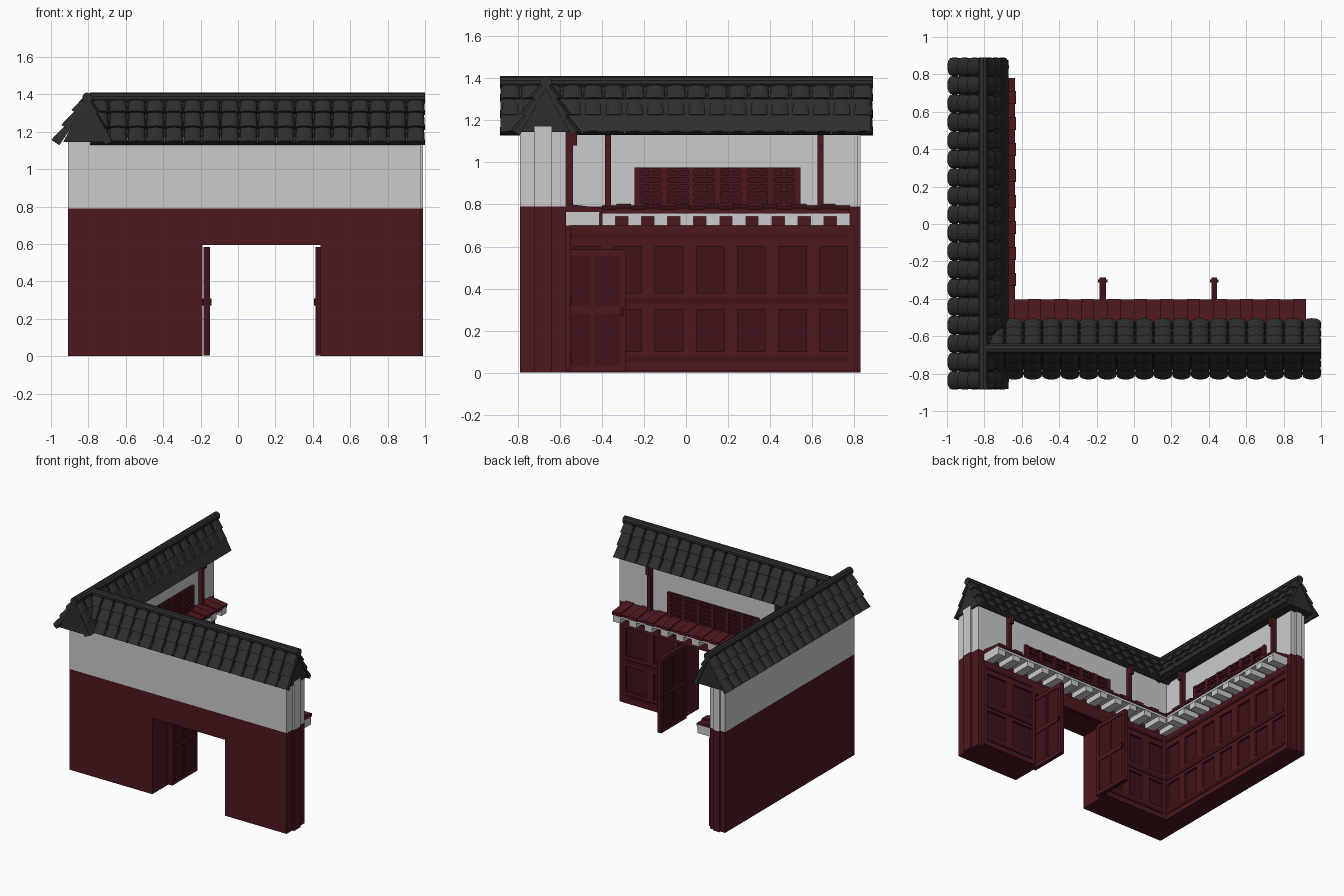
import bpy, bmesh, math
from mathutils import Vector

if "Cube" in bpy.data.objects:
    bpy.data.objects.remove(bpy.data.objects["Cube"])


def material(name, rgb):
    m = bpy.data.materials.new(name)
    m.diffuse_color = (*rgb, 1)
    m.use_nodes = True
    m.node_tree.nodes["Principled BSDF"].inputs["Base Color"].default_value = m.diffuse_color
    return m


RED = material("red_paint", (0.075, 0.009, 0.013))
DARK = material("dark_red_paint", (0.05, 0.006, 0.009))
SLATE = material("slate", (0.026, 0.026, 0.027))


def finish(name, bm, mat):
    bmesh.ops.recalc_face_normals(bm, faces=bm.faces)
    me = bpy.data.meshes.new(name)
    bm.to_mesh(me)
    bm.free()
    if mat:
        me.materials.append(mat)
    ob = bpy.data.objects.new(name, me)
    bpy.context.collection.objects.link(ob)
    return ob


def loft(bm, a, b):
    """Closed solid between two matching outlines."""
    va, vb = [bm.verts.new(p) for p in a], [bm.verts.new(p) for p in b]
    n = len(va)
    bm.faces.new(va[::-1])
    bm.faces.new(vb)
    for i in range(n):
        j = (i + 1) % n
        bm.faces.new((va[i], va[j], vb[j], vb[i]))


def boxes(name, items, mat=None, place=lambda u, d, z: (u, d, z)):
    """Boxes (u0, u1, d0, d1, z0, z1), mapped into the world by place."""
    bm = bmesh.new()
    for u0, u1, d0, d1, z0, z1 in items:
        ring = [(u0, d0), (u1, d0), (u1, d1), (u0, d1)]
        loft(bm, [place(u, d, z0) for u, d in ring], [place(u, d, z1) for u, d in ring])
    return finish(name, bm, mat)


# Wall coordinates: u along the wall, d out from its courtyard face
def front(u, d, z):
    return (u, -0.57 + d, z)


def left(u, d, z):
    return (-0.78 + d, u, z)


# Solid walls: red base, white top, ribbed free ends
boxes("front_wall_base", [(-0.91, -0.19, -0.79, -0.57, 0, 0.79), (0.44, 0.975, -0.79, -0.57, 0, 0.79),
                          (-0.19, 0.44, -0.79, -0.57, 0.595, 0.79),
                          (0.975, 0.99, -0.72, -0.64, 0, 0.79)], RED)
boxes("front_wall_top", [(-0.91, 0.975, -0.79, -0.57, 0.79, 1.17),
                         (0.975, 0.99, -0.72, -0.64, 0.79, 1.17)])
boxes("side_wall_base", [(-0.91, -0.78, -0.57, 0.815, 0, 0.79),
                         (-0.87, -0.82, 0.815, 0.83, 0, 0.79)], RED)
boxes("side_wall_top", [(-0.91, -0.78, -0.57, 0.815, 0.79, 1.17),
                        (-0.87, -0.82, 0.815, 0.83, 0.79, 1.17)])


def panelling(name, place, u0, u1, n):
    """Framed panels in two rows on the courtyard face."""
    pitch = (u1 - u0) / n
    frame = [(u0, u1, 0, 0.02, a, b) for a, b in ((0.01, 0.10), (0.30, 0.38), (0.60, 0.70))]
    for i in range(n + 1):
        c = u0 + i * pitch
        for a, b in ((0.10, 0.30), (0.38, 0.60)):
            frame.append((max(u0, c - 0.032), min(u1, c + 0.032), 0, 0.02, a, b))
    boxes(name + "_frame", frame, RED, place)
    boxes(name + "_panels", [(u0 + i * pitch + 0.032, u0 + (i + 1) * pitch - 0.032, 0, 0.004, a, b)
                             for i in range(n) for a, b in ((0.10, 0.30), (0.38, 0.60))], DARK, place)
    boxes(name + "_mouldings", [(u0 + 0.03, u1 - 0.03, 0.02, 0.026, a, b)
                                for a, b in ((0.05, 0.075), (0.325, 0.355), (0.64, 0.662))], DARK, place)


panelling("side_wainscot", left, -0.57, 0.80, 7)
panelling("front_wainscot_left", front, -0.76, -0.20, 3)
panelling("front_wainscot_right", front, 0.46, 0.94, 2)
boxes("gate_lintel", [(-0.20, 0.46, 0, 0.02, 0.60, 0.70)], RED, front)


def ledge(name, place, u0, u1, depth):
    """Sloping plank roof on white joists."""
    boxes(name + "_slab", [(u0, u1, 0, depth - 0.01, 0.742, 0.765)], None, place)
    n = round((u1 - u0) / 0.136)
    pitch = (u1 - u0 - 0.065) / n
    boxes(name + "_joists", [(u0 + i * pitch, u0 + i * pitch + 0.065, 0, depth - 0.012, 0.70, 0.742)
                             for i in range(n + 1)], None, place)
    bm = bmesh.new()
    n = round((u1 - u0) / 0.07)
    w = (u1 - u0) / n
    for i in range(n):
        lift, reach = (0.008, depth) if i % 2 else (0, depth - 0.005)
        prof = [(0, 0.765), (reach, 0.758), (reach, 0.775 + lift), (0, 0.795 + lift)]
        a, b = u0 + i * w, u0 + (i + 1) * w
        loft(bm, [place(a, *p) for p in prof], [place(b, *p) for p in prof])
    finish(name + "_planks", bm, RED)


ledge("front_ledge", front, -0.78, 0.92, 0.17)
ledge("side_ledge", left, -0.40, 0.78, 0.148)


def upper_trim(name, place, u0, u1, posts):
    """Lattice window and posts with bracket heads."""
    boxes(name + "_lattice_back", [(u0, u1, 0, 0.008, 0.78, 0.975)], DARK, place)
    n, rows, z0, z1 = 12, 5, 0.80, 0.965
    pu, pz = (u1 - u0 - 0.03) / n, (z1 - z0) / rows
    bars = [(u0, u1, 0, 0.02, z0 + i * pz - 0.007, z0 + i * pz + 0.007) for i in range(rows + 1)]
    for i in range(n + 1):
        c = u0 + 0.015 + i * pu
        if i in (0, n) or i % 2 == 0:
            bars.append((c - 0.015, c + 0.015, 0, 0.022, 0.78, 0.975))
        else:
            bars += [(c - 0.007, c + 0.007, 0, 0.02, z0 + k * pz, z0 + (k + 1) * pz) for k in (0, 2, 4)]
    boxes(name + "_lattice", bars, RED, place)
    boxes(name + "_posts", [(c - 0.014, c + 0.014, 0, 0.032, 0.78, 1.16) for c in posts]
          + [(c - 0.014, c + 0.014, 0.03, 0.052, 1.08, 1.15) for c in posts], RED, place)


upper_trim("front", front, -0.24, 0.55, (-0.42, 0.70))
upper_trim("side", left, -0.245, 0.545, (-0.37, 0.64))

# Open gate leaves with cross battens and handles
for name, x0, x1 in (("left", -0.185, -0.15), ("right", 0.415, 0.445)):
    boxes(f"gate_leaf_{name}", [(x0 + 0.006, x1 - 0.006, -0.60, -0.285, 0.005, 0.585)], DARK)
    boxes(f"gate_frame_{name}", [(x0, x1, a, b, c, d) for a, b, c, d in (
        (-0.60, -0.57, 0.005, 0.585), (-0.315, -0.285, 0.005, 0.585), (-0.455, -0.435, 0.005, 0.585),
        (-0.60, -0.285, 0.005, 0.035), (-0.60, -0.285, 0.555, 0.585), (-0.60, -0.285, 0.28, 0.315))], RED)
    boxes(f"gate_handle_{name}", [(x0 - 0.008, x1 + 0.008, -0.312, -0.298, 0.27, 0.31)], DARK)


def tiles(name, eave, ridge, axis, length, bulge, cols=18, rows=3):
    """Overlapping barrel tiles on one roof slope."""
    E, R, A = Vector(eave), Vector(ridge), Vector(axis)
    N = A.cross(R - E).normalized()
    if N.z < 0:
        N = -N
    w = length / cols
    bm = bmesh.new()

    def section(c, s, half, h, base):
        o = E.lerp(R, s) + A * c
        arc = [o + A * (half * math.cos(t)) + N * (base + h * math.sin(t) ** 0.8)
               for t in (math.pi * k / 8 for k in range(9))]
        return [o + A * half - N * 0.012] + arc + [o - A * half - N * 0.012]

    for c in range(cols):
        for r in range(rows):
            u = (c + 0.5) * w
            loft(bm, section(u, r / rows, w * 0.5, bulge, 0.006),
                 section(u, (r + 1.08) / rows if r < rows - 1 else 1, w * 0.44, bulge * 0.75, -0.004))
    ob = finish(name, bm, SLATE)
    return ob


def roof(name, to_world, axis, start, length, ridge, eave_a, eave_b, core_a, core_b, bulges):
    top = to_world(start, ridge, 1.375)
    tiles(name + "_tiles_outer", to_world(start, eave_a, 1.135), top, axis, length, bulges[0])
    tiles(name + "_tiles_inner", to_world(start, eave_b, 1.135), top, axis, length, bulges[1])
    # Gable core
    bm = bmesh.new()
    prof = [(core_a, 1.145), (core_b, 1.145), (ridge, 1.385)]
    loft(bm, [to_world(start + 0.004, *p) for p in prof],
         [to_world(start + length - 0.012, *p) for p in prof])
    finish(name + "_core", bm, SLATE)
    # Rounded ridge cap
    bm = bmesh.new()
    ring = [(ridge + 0.029 * math.cos(t), 1.381 + 0.029 * math.sin(t))
            for t in (math.pi * (k + 0.5) / 5 for k in range(10))]
    loft(bm, [to_world(start, *p) for p in ring], [to_world(start + length, *p) for p in ring])
    finish(name + "_ridge", bm, SLATE)


roof("front_roof", lambda u, v, z: (u, v, z), (1, 0, 0), -0.79, 1.79,
     -0.667, -0.80, -0.535, -0.79, -0.55, (0.03, 0.03))
roof("side_roof", lambda u, v, z: (v, u, z), (0, 1, 0), -0.885, 1.775,
     -0.805, -0.965, -0.70, -0.935, -0.67, (0.034, 0.028))
